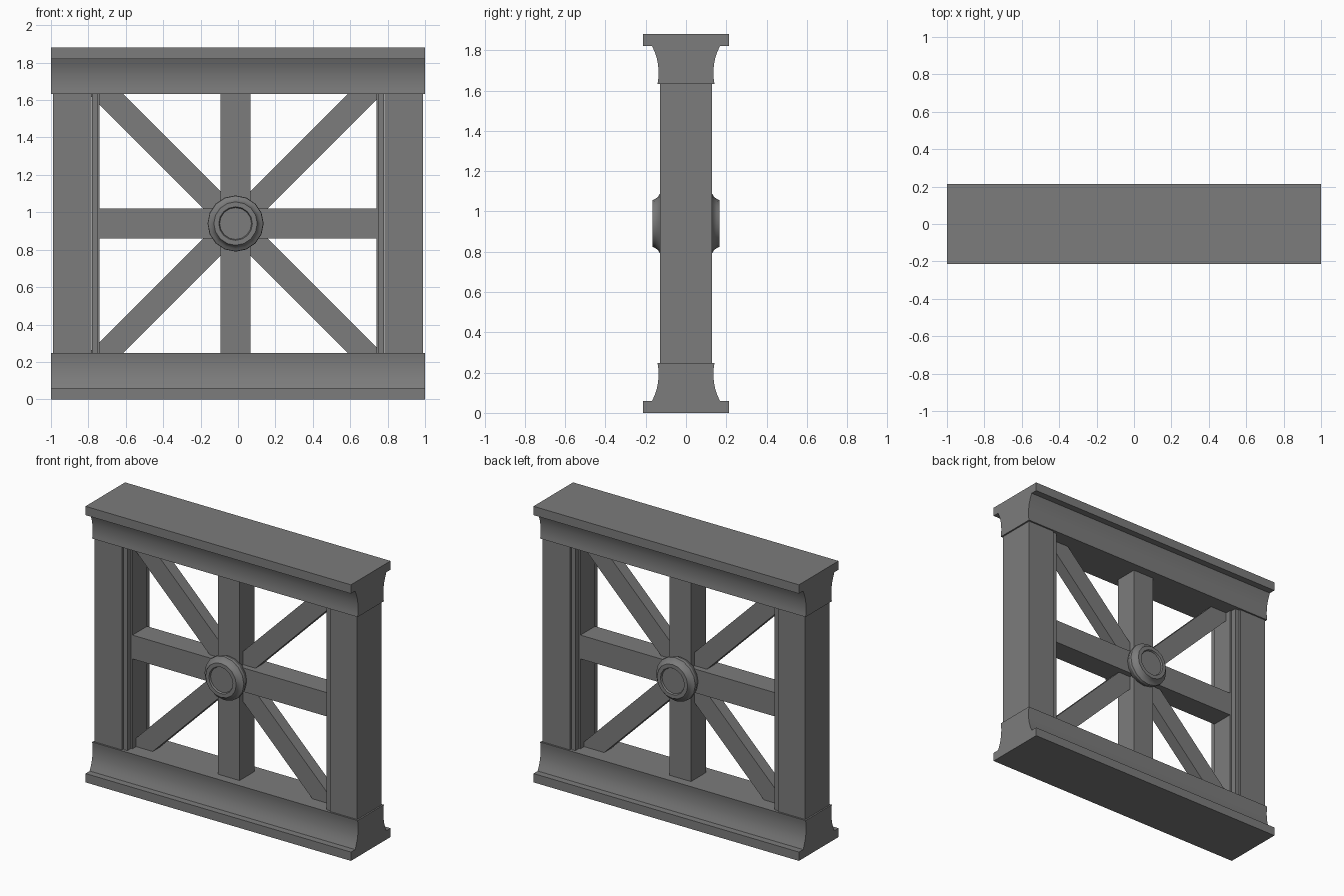
import bpy, bmesh, math
from mathutils import Matrix

if "Cube" in bpy.data.objects:
    bpy.data.objects.remove(bpy.data.objects["Cube"])

HEIGHT = 1.88
MID = HEIGHT / 2
CX = -0.013  # spokes and hub sit slightly off centre

stone = bpy.data.materials.new("Grey stone")
stone.use_nodes = True
colour = (0.2, 0.2, 0.2, 1)
stone.diffuse_color = colour
stone.node_tree.nodes["Principled BSDF"].inputs["Base Color"].default_value = colour


def finish(name, bm, smooth=False):
    bmesh.ops.recalc_face_normals(bm, faces=bm.faces)
    mesh = bpy.data.meshes.new(name)
    bm.to_mesh(mesh)
    bm.free()
    mesh.materials.append(stone)
    obj = bpy.data.objects.new(name, mesh)
    bpy.context.collection.objects.link(obj)
    if smooth:
        bpy.ops.object.select_all(action="DESELECT")
        obj.select_set(True)
        bpy.context.view_layer.objects.active = obj
        bpy.ops.object.shade_smooth_by_angle(angle=math.radians(30))
    return obj


def box(name, centre, size, tilt=0):
    bm = bmesh.new()
    bmesh.ops.create_cube(bm, size=1)
    matrix = Matrix.Translation(centre) @ Matrix.Rotation(tilt, 4, "Y") @ Matrix.Diagonal((*size, 1))
    bmesh.ops.transform(bm, matrix=matrix, verts=bm.verts)
    return finish(name, bm)


def rail(name, flip):
    # Slab with a coved moulding, extruded along x
    half = [(0.213, 0), (0.213, 0.06), (0.168, 0.06), (0.155, 0.09), (0.145, 0.12),
            (0.14, 0.145), (0.137, 0.17), (0.136, 0.2), (0.138, 0.225), (0.141, 0.247)]
    outline = half + [(-y, z) for y, z in reversed(half)]
    bm = bmesh.new()
    verts = [bm.verts.new((-1, y, HEIGHT - z if flip else z)) for y, z in outline]
    face = bm.faces.new(verts)
    new = bmesh.ops.extrude_face_region(bm, geom=[face])["geom"]
    moved = [v for v in new if isinstance(v, bmesh.types.BMVert)]
    bmesh.ops.translate(bm, verts=moved, vec=(2, 0, 0))
    # The start face is kept, so both ends are closed
    return finish(name, bm, True)


def hub(name, side):
    # Turned boss with a sunken centre
    profile = [(0, 0.155), (0.085, 0.155), (0.09, 0.166), (0.116, 0.166), (0.122, 0.152),
               (0.132, 0.139), (0.148, 0.13), (0.15, 0.115), (0.13, 0.07), (0, 0.07)]
    bm = bmesh.new()
    verts = [bm.verts.new((CX + r, side * y, MID)) for r, y in profile]
    edges = [bm.edges.new(pair) for pair in zip(verts, verts[1:])]
    bmesh.ops.spin(bm, geom=verts + edges, cent=(CX, 0, MID), axis=(0, 1, 0),
                   angle=math.tau, steps=16)
    bmesh.ops.remove_doubles(bm, verts=bm.verts, dist=0.0005)
    return finish(name, bm, True)


# Top and bottom rails
rail("bottom_rail", False)
rail("top_rail", True)

# Side posts with stepped inner trim
for side, label in ((1, "left"), (-1, "right")):
    box(label + "_post", (side * 0.887, 0, MID), (0.205, 0.26, 1.7))
    box(label + "_outer_trim", (side * 0.765, 0, MID), (0.03, 0.24, 1.42))
    box(label + "_inner_trim", (side * 0.755, 0, MID), (0.03, 0.16, 1.42))

# Straight spokes
box("vertical_spoke", (CX, 0, MID), (0.161, 0.16, 1.42))
box("horizontal_spoke", (0, 0, MID), (1.49, 0.158, 0.162))

# Diagonal spokes, their ends buried in the corners
for tilt, label in ((45, "rising"), (-45, "falling")):
    box(label + "_diagonal_spoke", (CX, 0, MID), (2.1, 0.08, 0.13), math.radians(tilt))

# Hubs on both faces
hub("front_hub", -1)
hub("back_hub", 1)
